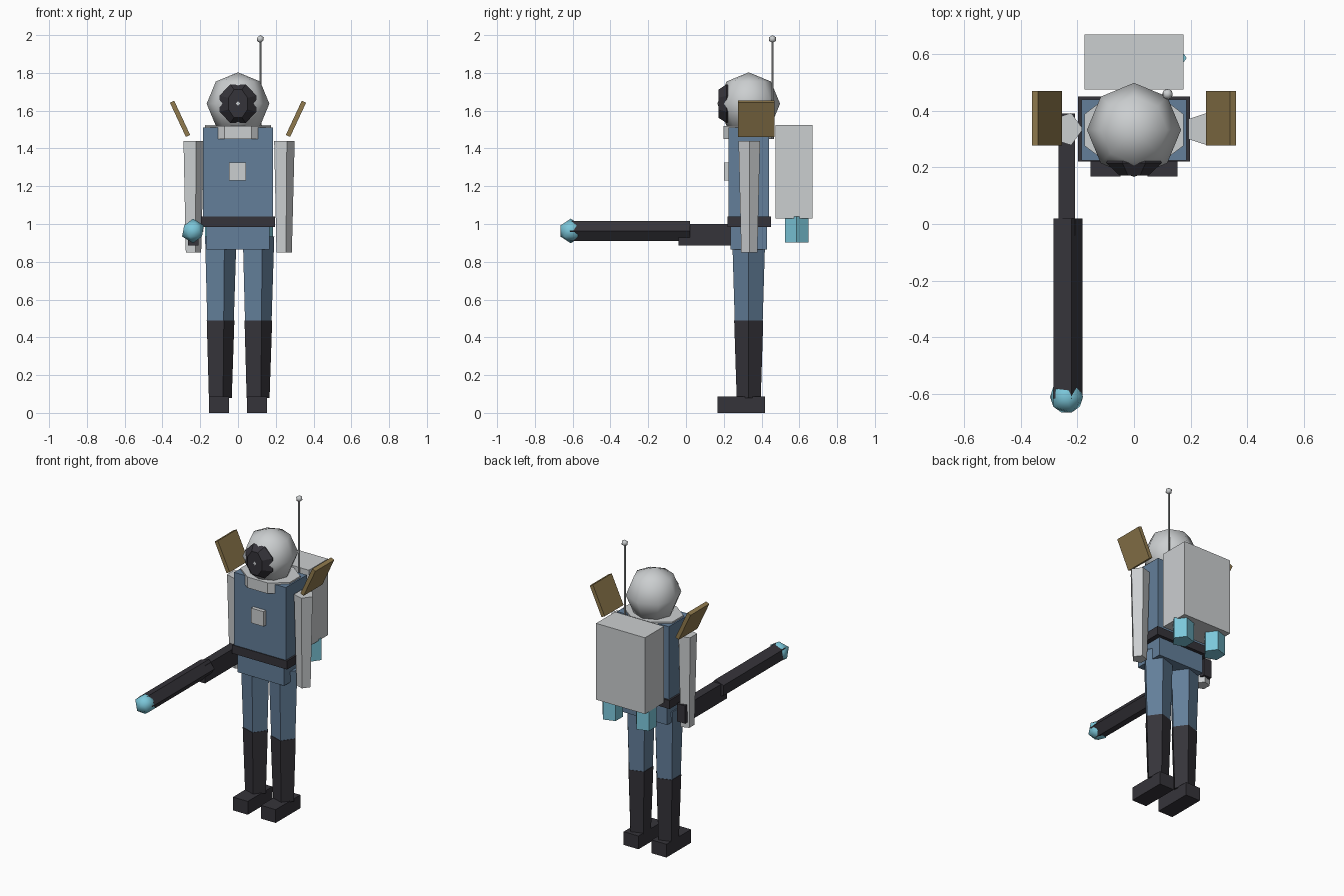
import bpy, bmesh, math
from mathutils import Matrix

default = bpy.data.objects.get("Cube")
if default:
    bpy.data.objects.remove(default)


def material(name, color):
    m = bpy.data.materials.new(name)
    m.use_nodes = True
    m.diffuse_color = (*color, 1)
    m.node_tree.nodes["Principled BSDF"].inputs["Base Color"].default_value = (*color, 1)
    return m


grey = material("light_grey", (0.60, 0.62, 0.63))
blue = material("suit_blue", (0.125, 0.21, 0.32))
dark = material("charcoal", (0.036, 0.034, 0.042))
gold = material("bronze_gold", (0.28, 0.195, 0.075))
cyan = material("glow_cyan", (0.2, 0.57, 0.70))

MID = 0.332      # depth of the body axis
LAY = Matrix.Rotation(math.pi / 2, 4, 'X')   # turns an upright tube to face the front


def finish(name, bm, mat, loc=(0, 0, 0), rot=None, smooth=False):
    bm.transform(Matrix.Translation(loc) @ (rot or Matrix()))
    bmesh.ops.recalc_face_normals(bm, faces=bm.faces[:])
    mesh = bpy.data.meshes.new(name)
    bm.to_mesh(mesh)
    bm.free()
    mesh.materials.append(mat)
    for p in mesh.polygons:
        p.use_smooth = smooth
    ob = bpy.data.objects.new(name, mesh)
    bpy.context.collection.objects.link(ob)
    return ob


def box(name, mat, loc, size, rot=None):
    bm = bmesh.new()
    bmesh.ops.create_cube(bm, size=1)
    bmesh.ops.scale(bm, vec=size, verts=bm.verts[:])
    return finish(name, bm, mat, loc, rot)


def tube(name, mat, loc, rings, sides=5, phase=0.0, rot=None):
    """Loft closed rings given as (height, x radius, y radius)."""
    bm = bmesh.new()
    loops = []
    for z, rx, ry in rings:
        angles = [phase + math.tau * i / sides for i in range(sides)]
        loops.append([bm.verts.new((rx * math.cos(a), ry * math.sin(a), z)) for a in angles])
    for a, b in zip(loops, loops[1:]):
        for i in range(sides):
            j = (i + 1) % sides
            bm.faces.new((a[i], a[j], b[j], b[i]))
    bm.faces.new(loops[0])
    bm.faces.new(loops[-1])
    return finish(name, bm, mat, loc, rot)


def ball(name, mat, loc, r):
    bm = bmesh.new()
    bmesh.ops.create_icosphere(bm, subdivisions=1, radius=r)
    return finish(name, bm, mat, loc, smooth=True)


# Torso, belt, hips, chest panel
box("torso", blue, (0, MID, 1.255), (0.37, 0.215, 0.51))
box("belt", dark, (0, 0.335, 1.012), (0.394, 0.23, 0.055))
box("hips", blue, (0, MID, 0.935), (0.332, 0.195, 0.14))
box("chest_panel", grey, (-0.002, 0.214, 1.277), (0.09, 0.028, 0.096))
tube("collar", grey, (0, MID, 0), [(1.45, 0.19, 0.144), (1.52, 0.19, 0.144)],
     sides=8, phase=math.pi / 8)

# Helmet and visor
bm = bmesh.new()
bmesh.ops.create_uvsphere(bm, u_segments=8, v_segments=4, radius=0.166)
finish("helmet", bm, grey, (0, MID, 1.637), smooth=True)
tube("visor", dark, (0, MID, 1.637),
     [(0.06, 0.08, 0.08), (0.117, 0.106, 0.111), (0.161, 0.055, 0.08)],
     sides=8, phase=math.pi / 8, rot=LAY)

# Antenna
tube("antenna_rod", grey, (0.118, 0.458, 0), [(1.45, 0.006, 0.006), (1.97, 0.006, 0.006)])
ball("antenna_tip", grey, (0.118, 0.458, 1.979), 0.021)

# Backpack
box("backpack", grey, (0, 0.572, 1.277), (0.35, 0.195, 0.494))

# Paired parts
for side, s in (("left", 1), ("right", -1)):
    tube(side + "_arm", grey, (s * 0.24, 0.335, 0), [(0.85, 0.045, 0.045), (1.44, 0.06, 0.06)])
    tube(side + "_leg", blue, (s * 0.1, MID, 0), [(0.46, 0.077, 0.077), (0.935, 0.092, 0.092)])
    tube(side + "_boot_shaft", dark, (s * 0.1, MID, 0), [(0.08, 0.067, 0.067), (0.49, 0.081, 0.081)])
    box(side + "_shoe", dark, (s * 0.1, 0.293, 0.043), (0.106, 0.252, 0.086))
    box(side + "_shoulder_fin", gold, (s * 0.307, 0.373, 1.557), (0.025, 0.193, 0.2),
        Matrix.Rotation(s * math.radians(25), 4, 'Y'))
    tube(side + "_thruster", cyan, (s * 0.12, 0.586, 0), [(0.903, 0.066, 0.066), (1.04, 0.066, 0.066)])

# Blaster held in the right hand
box("blaster_grip", dark, (-0.237, 0.175, 0.943), (0.058, 0.43, 0.115))
tube("blaster_barrel", dark, (-0.238, 0, 0.963), [(-0.02, 0.056, 0.056), (0.615, 0.056, 0.056)], rot=LAY)
ball("blaster_tip", cyan, (-0.238, -0.61, 0.963), 0.065)
